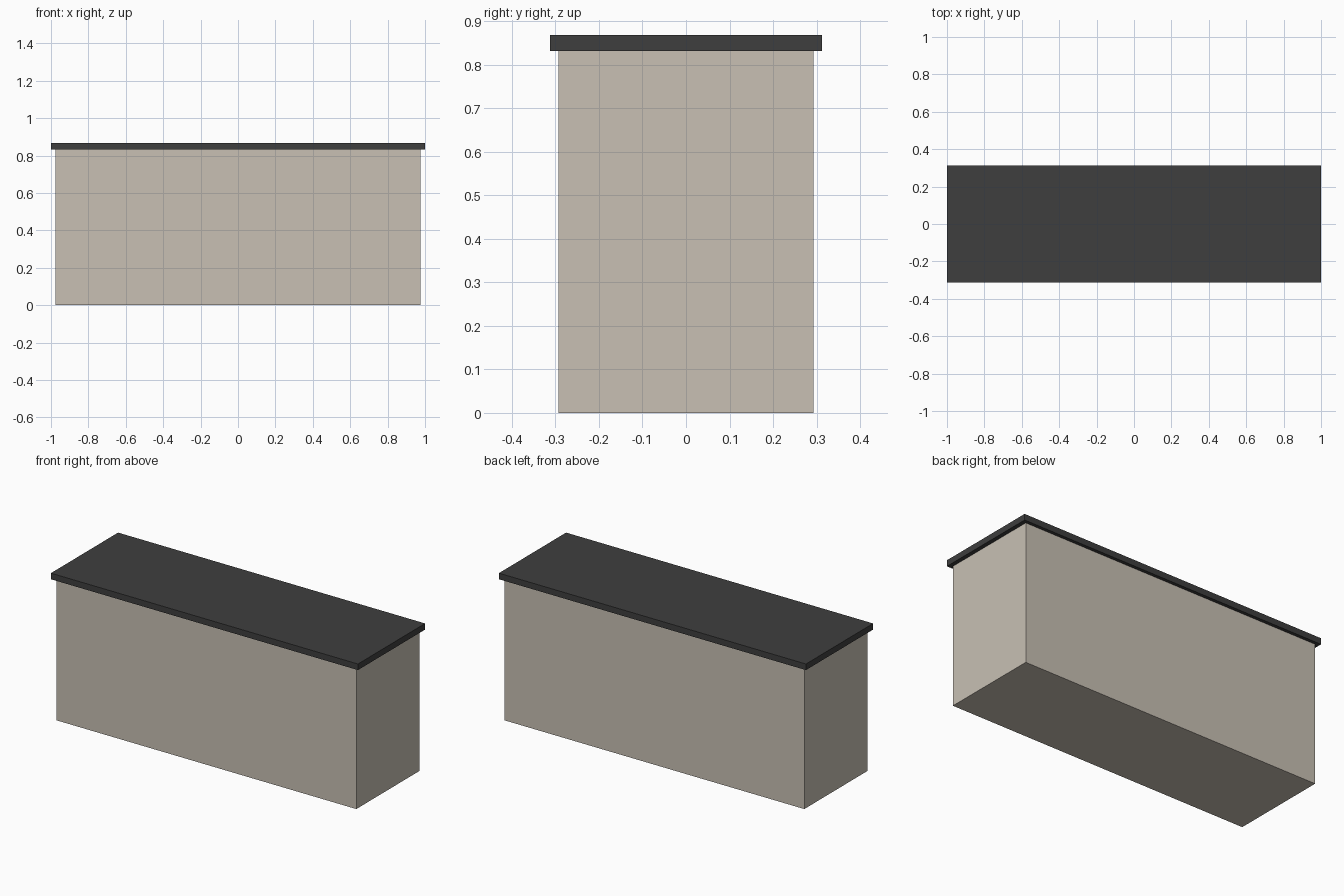
import bpy

if "Cube" in bpy.data.objects:
    bpy.data.objects.remove(bpy.data.objects["Cube"])


def to_linear(c):
    return c / 12.92 if c <= 0.04045 else ((c + 0.055) / 1.055) ** 2.4


def material(name, rgb):
    mat = bpy.data.materials.new(name)
    mat.diffuse_color = [to_linear(c / 255) for c in rgb] + [1]
    mat.use_nodes = True
    mat.node_tree.nodes["Principled BSDF"].inputs["Base Color"].default_value = mat.diffuse_color
    return mat


def box(name, x, y, z, mat):
    """Box spanning the (low, high) range on each axis."""
    spans = (x, y, z)
    bpy.ops.mesh.primitive_cube_add(size=1, location=[(a + b) / 2 for a, b in spans])
    obj = bpy.context.object
    obj.name = name
    obj.scale = [b - a for a, b in spans]
    bpy.ops.object.transform_apply(location=False, rotation=False, scale=True)
    obj.data.materials.append(mat)
    return obj


cream = material("cream_cabinet", (200, 192, 180))
charcoal = material("charcoal_worktop", (62, 62, 62))
steel = material("sink_steel", (136, 140, 146))

TOP = 0.868

# Cabinet body
box("cabinet", (-0.976, 0.976), (-0.293, 0.293), (0, 0.832), cream)

# Overhanging worktop slab
box("worktop", (-1, 1), (-0.3125, 0.3125), (0.832, TOP), charcoal)

# Sink inset, flush with the worktop
box("sink", (0.22, 0.78), (-0.1875, 0.1875), (0.80, TOP), steel)
